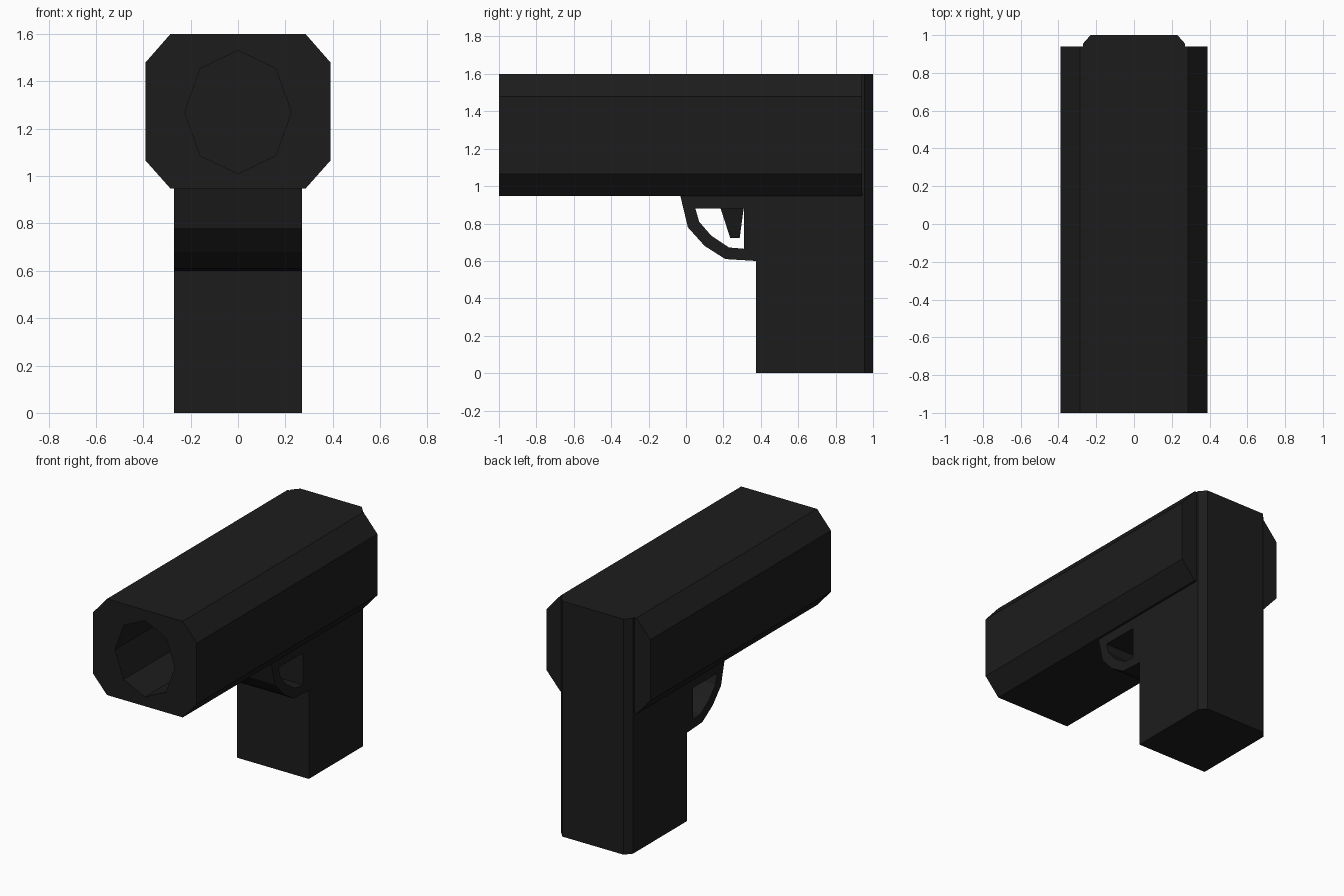
import bpy, bmesh
from math import cos, sin, pi

if "Cube" in bpy.data.objects:
    bpy.data.objects.remove(bpy.data.objects["Cube"])

black = bpy.data.materials.new("matte_black")
black.diffuse_color = (0.012, 0.012, 0.012, 1)
black.use_nodes = True
black.node_tree.nodes["Principled BSDF"].inputs["Base Color"].default_value = black.diffuse_color


def finish(bm, name):
    bmesh.ops.recalc_face_normals(bm, faces=bm.faces)
    mesh = bpy.data.meshes.new(name)
    bm.to_mesh(mesh)
    bm.free()
    mesh.materials.append(black)
    obj = bpy.data.objects.new(name, mesh)
    bpy.context.collection.objects.link(obj)
    return obj


def prism(name, start, end):
    """Solid between two matching loops of 3D points."""
    bm = bmesh.new()
    a = [bm.verts.new(p) for p in start]
    b = [bm.verts.new(p) for p in end]
    n = len(a)
    bm.faces.new(a)
    bm.faces.new(b[::-1])
    for i in range(n):
        j = (i + 1) % n
        bm.faces.new((a[i], a[j], b[j], b[i]))
    return finish(bm, name)


def plan_prism(name, plan, z0, z1):
    return prism(name, [(x, y, z0) for x, y in plan], [(x, y, z1) for x, y in plan])


def side_prism(name, profile, w):
    return prism(name, [(-w, y, z) for y, z in profile], [(w, y, z) for y, z in profile])


# barrel: chamfered box with a deep eight-sided bore
half = [(0.39, 1.48), (0.285, 1.6), (-0.285, 1.6), (-0.39, 1.48)]
low = [(-0.39, 1.065), (-0.285, 0.947), (0.285, 0.947), (0.39, 1.065)]
outer = half + low
bore = [(0.225 * cos(i * pi / 4), 1.27 + 0.26 * sin(i * pi / 4)) for i in range(8)]
bm = bmesh.new()
loops = [[bm.verts.new((x, y, z)) for x, z in ring]
         for ring, y in ((outer, 0.94), (outer, -1), (bore, -1), (bore, 0.6))]
for a, b in zip(loops, loops[1:]):
    for i in range(8):
        j = (i + 1) % 8
        bm.faces.new((a[i], a[j], b[j], b[i]))
bm.faces.new(loops[0])
bm.faces.new(loops[-1])
finish(bm, "barrel")

# grip and the strip continuing it up behind the barrel
back = [(0.27, 0.955), (0.23, 1.0), (-0.23, 1.0), (-0.27, 0.955)]
plan_prism("grip", [(-0.27, 0.375), (0.27, 0.375)] + back, 0, 0.947)
plan_prism("back_strip", [(-0.27, 0.94), (0.27, 0.94)] + back, 0.947, 1.6)

# trigger guard, full grip width, curving round an open window
side_prism("trigger_guard", [
    (-0.03, 0.947), (0.01, 0.78), (0.10, 0.68), (0.21, 0.61), (0.375, 0.60),
    (0.375, 0.947)][:5] + [
    (0.375, 0.665), (0.31, 0.665), (0.23, 0.672), (0.135, 0.735), (0.07, 0.81),
    (0.05, 0.88), (0.375, 0.88), (0.375, 0.947)], 0.27)
side_prism("grip_front", [(0.31, 0.665), (0.375, 0.665), (0.375, 0.88), (0.31, 0.88)], 0.27)

# trigger, tapering downwards
top = [(-0.1, 0.185, 0.88), (0.1, 0.185, 0.88), (0.1, 0.308, 0.88), (-0.1, 0.308, 0.88)]
tip = [(-0.06, 0.237, 0.722), (0.06, 0.237, 0.722), (0.06, 0.287, 0.722), (-0.06, 0.287, 0.722)]
prism("trigger", top, tip)
